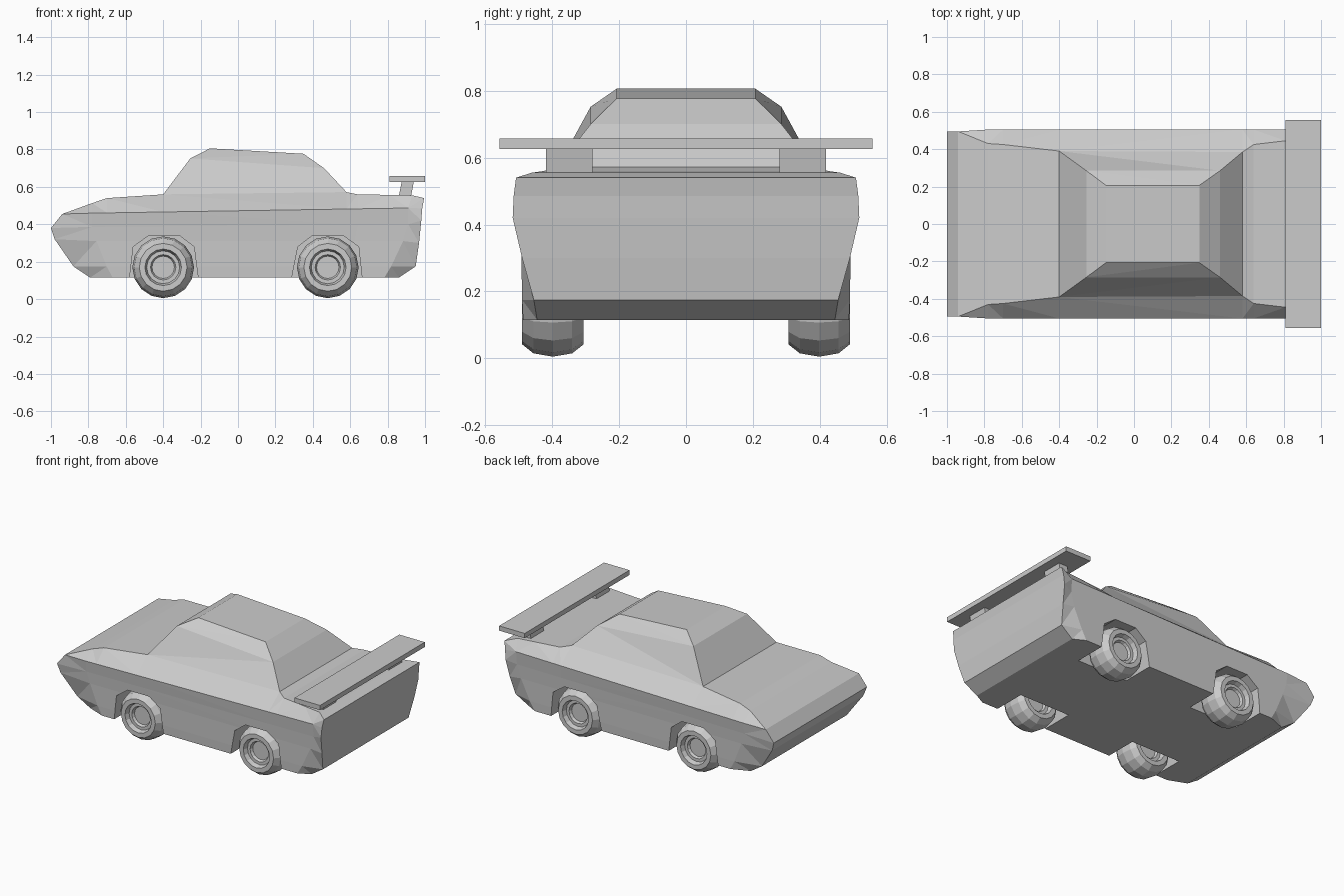
import bpy, bmesh, math

if "Cube" in bpy.data.objects:
    bpy.data.objects.remove(bpy.data.objects["Cube"])


def make_object(name, bm):
    bmesh.ops.recalc_face_normals(bm, faces=bm.faces[:])
    me = bpy.data.meshes.new(name)
    bm.to_mesh(me)
    bm.free()
    ob = bpy.data.objects.new(name, me)
    bpy.context.collection.objects.link(ob)
    return ob


def prism(name, profile, y0, y1):
    """Extrude an x-z profile from y0 to y1."""
    bm = bmesh.new()
    a = [bm.verts.new((x, y0, z)) for x, z in profile]
    b = [bm.verts.new((x, y1, z)) for x, z in profile]
    n = len(profile)
    bm.faces.new(a)
    bm.faces.new(b[::-1])
    for i in range(n):
        j = (i + 1) % n
        bm.faces.new((a[i], a[j], b[j], b[i]))
    return make_object(name, bm)


def flip(p):
    return (p[0], -p[1], p[2])


# Body: lengthwise rows from sill to hood edge, nose to tail
XS = [-.78, -.70, -.40, .58, .64, .81, .91]


def row(nose, tail, y, z0, z1, scale=1.0):
    mid = [(x * scale, y, z0 + (z1 - z0) * (x + .94) / 1.85) for x in XS]
    return [nose] + mid + [tail]


rows = [
    row((-.79, .44, .115), (.86, .445, .115), .487, .115, .115, .86),
    row((-.88, .45, .175), (.95, .455, .175), .49, .175, .175, .90),
    row((-.98, .485, .32), (.968, .49, .30), .492, .31, .31, .97),
    row((-1.0, .495, .38), (.98, .518, .42), .497, .385, .40),
    row((-.94, .495, .455), (.985, .515, .485), .505, .457, .487),
    [(-.94, .495, .455), (-.78, .43, .513), (-.70, .425, .54), (-.40, .39, .56),
     (.58, .385, .572), (.64, .425, .56), (.81, .445, .557), (.93, .46, .555),
     (.995, .508, .54)],
]
bm = bmesh.new()
cache = {}


def face(pts):
    vs = []
    for p in pts:
        k = tuple(round(c, 4) for c in p)
        if k not in cache:
            cache[k] = bm.verts.new(k)
        if cache[k] not in vs:
            vs.append(cache[k])
    if len(vs) > 2:
        bm.faces.new(vs)


def both_sides(pts):
    face(pts)
    face([flip(p) for p in pts])


def across(p, q):
    face((p, q, flip(q), flip(p)))


for lo, hi in zip(rows, rows[1:]):
    for i in range(len(lo) - 1):
        both_sides((lo[i], lo[i + 1], hi[i + 1], hi[i]))
    across(lo[0], hi[0])
    across(lo[-1], hi[-1])
top = rows[-1]
for i in range(len(top) - 1):
    across(rows[0][i], rows[0][i + 1])
    if i != 3:
        across(top[i], top[i + 1])

# Cabin rises from the opening in the top deck
fronts = [top[3], (-.255, .285, .752), (-.15, .207, .806)]
backs = [top[4], (.46, .285, .70), (.35, .207, .777)]
for i in range(2):
    both_sides((fronts[i], backs[i], backs[i + 1], fronts[i + 1]))
    across(fronts[i], fronts[i + 1])
    across(backs[i], backs[i + 1])
across(fronts[2], backs[2])
bmesh.ops.recalc_face_normals(bm, faces=bm.faces[:])
bmesh.ops.triangulate(bm, faces=bm.faces[:])
body = make_object("car_body", bm)

# Wheel arches cut into the body
ARCHES = [
    [(-.587, .05), (-.56, .28), (-.475, .341), (-.315, .341), (-.235, .28), (-.205, .05)],
    [(.275, .05), (.32, .28), (.40, .341), (.56, .341), (.645, .28), (.67, .05)],
]
bpy.context.view_layer.objects.active = body
for arch in ARCHES:
    for s in (-1, 1):
        cutter = prism("arch_cutter", arch, s * .27, s * .65)
        cutter.hide_render = True
        mod = body.modifiers.new("arch", 'BOOLEAN')
        mod.operation = 'DIFFERENCE'
        mod.solver = 'EXACT'
        mod.object = cutter
        bpy.ops.object.modifier_apply(modifier=mod.name)
        bpy.data.objects.remove(cutter)


# Wheels: lathed half profile (offset, radius), same on both faces
def wheel(name, x, y, sides=16):
    half = [(.045, .0), (.045, .06), (.062, .068), (.062, .088), (.092, .098),
            (.092, .128), (.058, .155), (.0, .165)]
    profile = half + [(-o, r) for o, r in half[-2::-1]]
    bm = bmesh.new()
    rings = []
    for o, r in profile:
        if r == 0:
            rings.append([bm.verts.new((x, y + o, .17))] * sides)
        else:
            rings.append([bm.verts.new((x + r * math.cos(2 * math.pi * k / sides), y + o,
                                        .17 + r * math.sin(2 * math.pi * k / sides)))
                          for k in range(sides)])
    for a, b in zip(rings, rings[1:]):
        for k in range(sides):
            j = (k + 1) % sides
            bm.faces.new(list(dict.fromkeys((a[k], a[j], b[j], b[k]))))
    return make_object(name, bm)


for label, x in (("front", -.40), ("rear", .48)):
    for side, y in (("right", -.398), ("left", .398)):
        wheel(f"{label}_{side}_wheel", x, y)

# Rear spoiler wing on two leaning stands
prism("spoiler_wing", [(.81, .625), (1.0, .625), (1.0, .657), (.81, .657)], -.557, .557)
for side, s in (("right", -1), ("left", 1)):
    prism(f"spoiler_{side}_stand", [(.86, .55), (.925, .55), (.94, .627), (.875, .627)],
          s * .28, s * .418)
